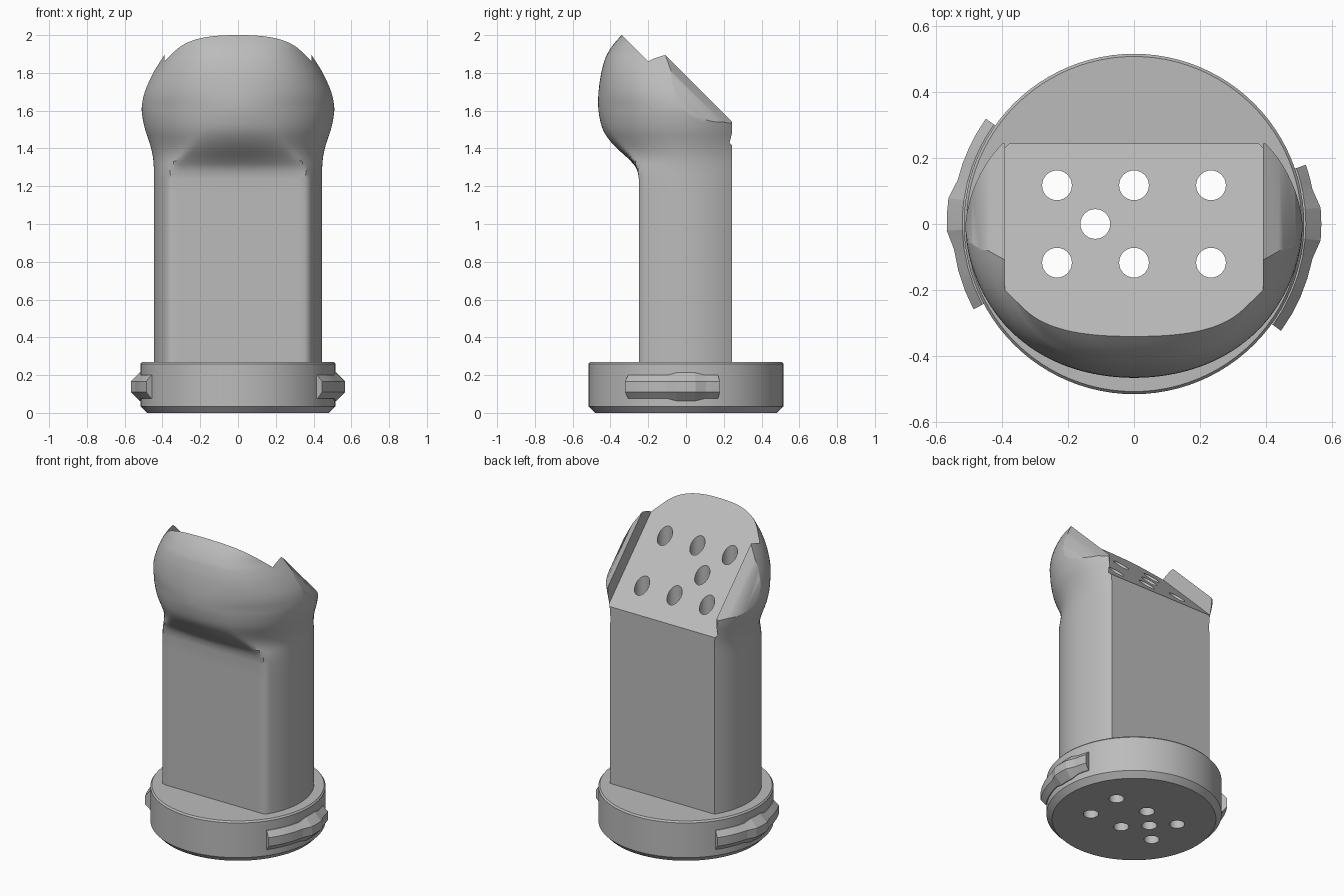
import bpy, bmesh, math
from mathutils import Vector

if "Cube" in bpy.data.objects:
    bpy.data.objects.remove(bpy.data.objects["Cube"])

grey = bpy.data.materials.new("plain grey")
grey.diffuse_color = (0.5, 0.5, 0.5, 1)
grey.use_nodes = True
grey.node_tree.nodes["Principled BSDF"].inputs["Base Color"].default_value = grey.diffuse_color


def finish(name, bm):
    bmesh.ops.recalc_face_normals(bm, faces=bm.faces[:])
    me = bpy.data.meshes.new(name)
    bm.to_mesh(me)
    bm.free()
    me.materials.append(grey)
    ob = bpy.data.objects.new(name, me)
    bpy.context.collection.objects.link(ob)
    return ob


def loft(rings, closed=True):
    """Skin a list of closed rings of points and cap both ends."""
    bm = bmesh.new()
    vs = [[bm.verts.new(p) for p in r] for r in rings]
    n = len(vs[0])
    for a, b in zip(vs, vs[1:]):
        for i in range(n):
            j = (i + 1) % n
            bm.faces.new((a[i], a[j], b[j], b[i]))
    bm.faces.new(vs[0][::-1])
    bm.faces.new(vs[-1])
    return bm


def slice_off(bm, co, no):
    """Remove everything beyond a plane and close the cut."""
    geom = bm.verts[:] + bm.edges[:] + bm.faces[:]
    res = bmesh.ops.bisect_plane(bm, geom=geom, dist=1e-5, plane_co=co,
                                 plane_no=Vector(no).normalized(), clear_outer=True)
    edges = [e for e in res["geom_cut"] if isinstance(e, bmesh.types.BMEdge) and e.is_boundary]
    if edges:
        bmesh.ops.edgeloop_fill(bm, edges=edges)


def subtract(ob, cutters):
    for c in cutters:
        m = ob.modifiers.new("cut", "BOOLEAN")
        m.operation = "DIFFERENCE"
        m.solver = "EXACT"
        m.object = c
    dg = bpy.context.evaluated_depsgraph_get()
    me = bpy.data.meshes.new_from_object(ob.evaluated_get(dg))
    ob.modifiers.clear()
    ob.data = me


def smooth(ob, deg):
    bpy.ops.object.select_all(action="DESELECT")
    ob.select_set(True)
    bpy.context.view_layer.objects.active = ob
    bpy.ops.object.shade_smooth_by_angle(angle=math.radians(deg))


# Spout: height, half width, front depth
PROFILE = [(0.26, .445, .25), (0.75, .445, .25), (1.15, .445, .25), (1.24, .445, .25),
           (1.30, .446, .266), (1.35, .45, .31), (1.40, .46, .365), (1.45, .475, .41),
           (1.50, .492, .44), (1.56, .505, .457), (1.62, .51, .465), (1.70, .496, .463),
           (1.80, .452, .449), (1.87, .41, .43), (1.90, .393, .417), (1.95, .378, .385),
           (2.00, .36, .34), (2.05, .33, .285)]


def spline(p, i, t):
    a, b, c, d = (p[max(0, min(len(p) - 1, i + k))] for k in (-1, 0, 1, 2))
    out = [b[0] + (c[0] - b[0]) * t]
    for k in (1, 2):
        m0 = (c[k] - a[k]) / (c[0] - a[0]) * (c[0] - b[0])
        m1 = (d[k] - b[k]) / (d[0] - b[0]) * (c[0] - b[0])
        out.append((2*t**3 - 3*t*t + 1) * b[k] + (t**3 - 2*t*t + t) * m0
                   + (3*t*t - 2*t**3) * c[k] + (t**3 - t*t) * m1)
    return out


def superellipse(w, d, c, s, n):
    return (abs(c / w) ** n + abs(s / d) ** n) ** (-1 / n)


def section(z, w, f):
    pts = []
    t = 1 if z > 1.62 else max(0, min(1, (f - .25) / .215))
    n = 2 + .5 * max(0, min(1, (z - 1.62) / .25))
    for i in range(128):
        a = 2 * math.pi * (i + .5) / 128
        c, s = math.cos(a), math.sin(a)
        if s < 0:   # flat column front turns into a round bulge
            r = (1 - t) * min(w, f / -s) + t * superellipse(w, f, c, s, n)
        else:
            r = superellipse(w, .45 - .05 * t, c, s, 2)
        pts.append((r * c, r * s, z))
    return pts


rings = []
for i in range(len(PROFILE) - 1):
    steps = 1 if i < 3 else 3
    rings += [section(*spline(PROFILE, i, k / steps)) for k in range(steps)]
rings.append(section(*PROFILE[-1]))
bm = loft(rings)
slice_off(bm, (0, .243, 0), (0, 1, 0))            # flat back
for sx in (1, -1):                                # rounded-off ears
    for k, h in ((1.0, 1.785), (1.7, 1.82), (2.5, 1.90)):
        slice_off(bm, (sx * .39, 0, h), (sx * k, 1, 1))
spout = finish("spout", bm)

# Cutters: slanted face wedge and vertical holes
wedge = finish("wedge_cutter", loft([[(x, .6, 1.06), (x, -.6, 2.26), (x, .6, 2.8)]
                                     for x in (-.39, .39)]))
cutters = [wedge]
for x, y in [(a, b) for a in (-.233, 0, .233) for b in (-.117, .117)] + [(-.117, 0)]:
    cutters.append(finish("hole_cutter", loft(
        [[(x + .045 * math.cos(i * math.pi / 16), y + .045 * math.sin(i * math.pi / 16), z)
          for i in range(32)] for z in (-.2, 2.4)])))

# Base disc with chamfered rims
base = finish("base", loft([[(r * math.cos(i * math.pi / 48), r * math.sin(i * math.pi / 48), z)
                             for i in range(96)]
                            for r, z in ((.482, 0), (.515, .035), (.515, .26), (.507, .27))]))
subtract(spout, cutters)
subtract(base, cutters[1:])
smooth(spout, 32)
smooth(base, 25)


# Locking tabs on the base rim
def tab(name, a0, a1, mid):
    angles = sorted({a0, a1, mid - 11, mid - 5, mid, mid + 5, mid + 11}
                    | {a0 + (mid - 11 - a0) * k / 4 for k in (1, 2, 3)}
                    | {mid + 11 + (a1 - mid - 11) * k / 3 for k in (1, 2)})
    rings = []
    for a in angles:
        b = 1 if abs(a - mid) < 6 else 0
        ro, h = .55 + .017 * b, .062 + .014 * b
        c, s = math.cos(math.radians(a)), math.sin(math.radians(a))
        rings.append([(r * c, r * s, .138 + dz) for r, dz in
                      ((.49, -h), (.52, -h), (ro, -.028), (ro, .028), (.52, h), (.49, h))])
    smooth(finish(name, loft(rings)), 8)


tab("right_tab", -36, 19, 0)
tab("left_tab", 144.6, 208, 177)

for c in cutters:
    bpy.data.objects.remove(c)
